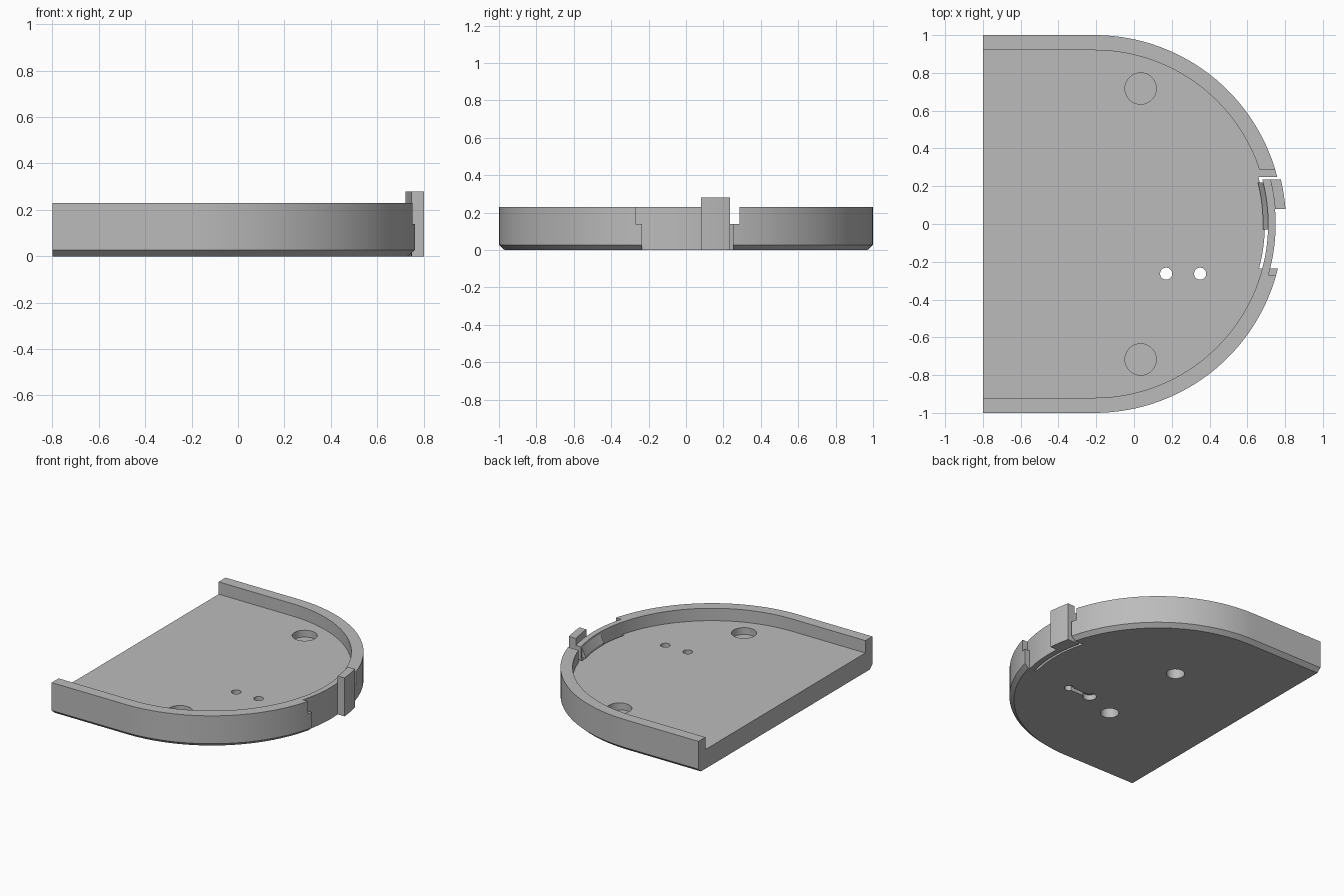
import bpy, bmesh, math

cube = bpy.data.objects.get("Cube")
if cube:
    bpy.data.objects.remove(cube, do_unlink=True)

CX = -0.21      # centre of the rounded end
BACK = -0.80    # straight open edge
FLOOR, RIM = 0.14, 0.23

grey = bpy.data.materials.new("plain grey")
grey.use_nodes = True
grey.diffuse_color = (0.5, 0.5, 0.5, 1)
grey.node_tree.nodes["Principled BSDF"].inputs["Base Color"].default_value = (0.5, 0.5, 0.5, 1)


def loft(name, rings):
    """Solid from stacked rings of equal point count, capped at both ends."""
    bm = bmesh.new()
    rows = [[bm.verts.new(p) for p in ring] for ring in rings]
    n = len(rows[0])
    bm.faces.new(rows[0])
    bm.faces.new(rows[-1])
    for a, b in zip(rows, rows[1:]):
        for i in range(n):
            j = (i + 1) % n
            bm.faces.new((a[i], a[j], b[j], b[i]))
    bmesh.ops.recalc_face_normals(bm, faces=bm.faces)
    mesh = bpy.data.meshes.new(name)
    bm.to_mesh(mesh)
    bm.free()
    mesh.materials.append(grey)
    obj = bpy.data.objects.new(name, mesh)
    bpy.context.collection.objects.link(obj)
    return obj


def prism(name, outline, z0, z1):
    return loft(name, [[(x, y, z) for x, y in outline] for z in (z0, z1)])


def arc(r, y0, y1, n):
    a0, a1 = math.asin(y0 / r), math.asin(y1 / r)
    angles = [a0 + (a1 - a0) * i / n for i in range(n + 1)]
    return [(CX + r * math.cos(a), r * math.sin(a)) for a in angles]


def tray_outline(r, back):
    return [(back, -r)] + arc(r, -r, r, 72) + [(back, r)]


def sector(r0, r1, y0, y1):
    return arc(r0, y0, y1, 14) + arc(r1, y0, y1, 14)[::-1]


def disc(x, y, r):
    steps = [math.tau * i / 40 for i in range(40)]
    return [(x + r * math.cos(a), y + r * math.sin(a)) for a in steps]


def cut(target, outline, z0, z1):
    cutter = prism("cutter", outline, z0, z1)
    cutter.hide_render = True
    mod = target.modifiers.new("cut", "BOOLEAN")
    mod.operation, mod.solver, mod.object = "DIFFERENCE", "EXACT", cutter
    bpy.context.view_layer.objects.active = target
    bpy.ops.object.modifier_apply(modifier=mod.name)
    bpy.data.objects.remove(cutter, do_unlink=True)


# Tray body with a chamfered lower edge
levels = [(0.97, 0), (1.0, 0.027), (1.0, RIM)]
tray = loft("tray_body", [[(x, y, z) for x, y in tray_outline(r, BACK)] for r, z in levels])

# Recess inside the rim, open at the straight edge
cut(tray, tray_outline(0.92, BACK - 0.1), FLOOR, 0.4)

# Opening for the spring clip, with wider steps above the floor
cut(tray, sector(0.903, 1.1, -0.235, 0.25), -0.1, 0.4)
cut(tray, sector(0.903, 1.1, 0.2, 0.287), FLOOR, 0.4)
cut(tray, sector(0.96, 1.1, -0.27, -0.2), FLOOR, 0.4)

# Round pockets above and below
for side in (-1, 1):
    cut(tray, disc(0.035, side * 0.717, 0.083), 0.09, 0.4)
    cut(tray, disc(-0.075, side * 0.345, 0.062), -0.1, 0.08)

# Two through holes joined by a groove underneath
for x in (0.17, 0.35):
    cut(tray, disc(x, -0.263, 0.032), -0.1, 0.4)
cut(tray, disc(0.17, -0.263, 0.046), -0.1, 0.04)
cut(tray, [(0.17, -0.278), (0.35, -0.278), (0.35, -0.248), (0.17, -0.248)], -0.1, 0.03)

# Spring clip and its raised finger tab
clip = prism("spring_clip", sector(0.92, 0.96, -0.235, 0.235), 0, RIM)
tab = prism("clip_tab", sector(0.96, 1.015, 0.08, 0.235), 0, 0.28)

# Sloped catch on the inner side of the clip
profile = [(0.92, 0.215), (0.893, 0.16), (0.893, 0.145), (0.92, 0.145)]
rows = [[(x, y, z) for x, y in arc(r, -0.03, 0.22, 14)] for r, z in profile]
catch = loft("clip_catch", list(zip(*rows)))

for obj in (tray, clip, tab, catch):
    bpy.ops.object.select_all(action="DESELECT")
    obj.select_set(True)
    bpy.context.view_layer.objects.active = obj
    bpy.ops.object.shade_smooth_by_angle(angle=math.radians(25))
